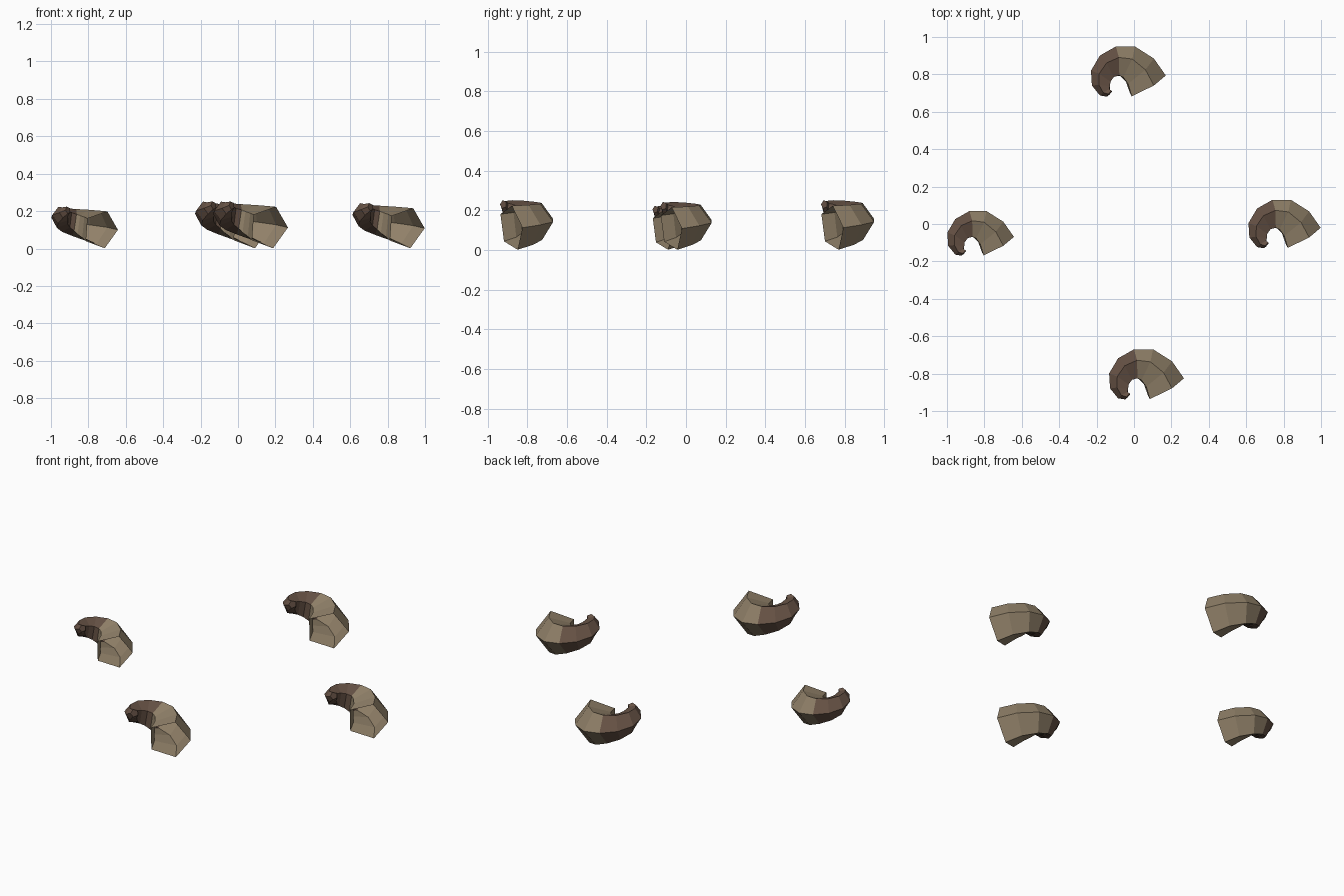
import bpy, bmesh, math
from mathutils import Vector

if "Cube" in bpy.data.objects:
    bpy.data.objects.remove(bpy.data.objects["Cube"])

def material(name, rgb):
    m = bpy.data.materials.new(name)
    m.diffuse_color = (*rgb, 1)
    m.use_nodes = True
    m.node_tree.nodes["Principled BSDF"].inputs["Base Color"].default_value = m.diffuse_color
    return m

tan = material("horn tan", (0.29, 0.225, 0.145))
brown = material("horn brown", (0.135, 0.085, 0.06))

# Curl seen from above: outer and inner point of each pentagon ring
RINGS = [((.200, -.021), (.013, -.123)), ((.136, .070), (-.008, -.059)),
         ((.035, .134), (-.035, -.027)), ((-.067, .134), (-.056, -.021)),
         ((-.152, .086), (-.083, -.032)), ((-.200, .005), (-.099, -.059)),
         ((-.195, -.075), (-.099, -.083)), ((-.152, -.128), (-.101, -.096)),
         ((-.115, -.134), (-.088, -.104))]
RISE = 0.0148      # height gained per ring
SLOPE = 0.15       # lean of the rings along the rising curl
SIDES = 5

def horn(name, loc, size):
    bm = bmesh.new()
    loops = []
    for i, (o, n) in enumerate(RINGS):
        o, n = Vector((*o, 0)), Vector((*n, 0))
        out = (o - n).normalized()
        r = (o - n).length / (1 + math.cos(math.pi / SIDES))
        along = Vector((-out.y, out.x, 0))
        up = (Vector((0, 0, 1)) - along * SLOPE).normalized()
        c = o - out * r + Vector((0, 0, 0.112 + RISE * i))
        loops.append([bm.verts.new(c + out * r * math.cos(a) + up * r * math.sin(a))
                      for a in (2 * math.pi * k / SIDES for k in range(SIDES))])
    # Tube walls: tan at the wide open end, brown towards the tip
    for i, (a, b) in enumerate(zip(loops, loops[1:])):
        for k in range(SIDES):
            j = (k + 1) % SIDES
            f = bm.faces.new((a[j], a[k], b[k], b[j]))
            f.material_index = 0 if i < 3 else 1
    # Closed tip
    bm.faces.new(loops[-1]).material_index = 1
    bmesh.ops.recalc_face_normals(bm, faces=bm.faces)
    me = bpy.data.meshes.new(name)
    bm.to_mesh(me)
    bm.free()
    me.materials.append(tan)
    me.materials.append(brown)
    ob = bpy.data.objects.new(name, me)
    ob.location = (*loc, 0)
    ob.scale = (size, size, size)
    bpy.context.collection.objects.link(ob)

horn("horn_back", (-.03, .815), 1)
horn("horn_front", (.067, -.804), 1)
horn("horn_right", (.805, 0), .965)
horn("horn_left", (-.82, -.05), .89)
